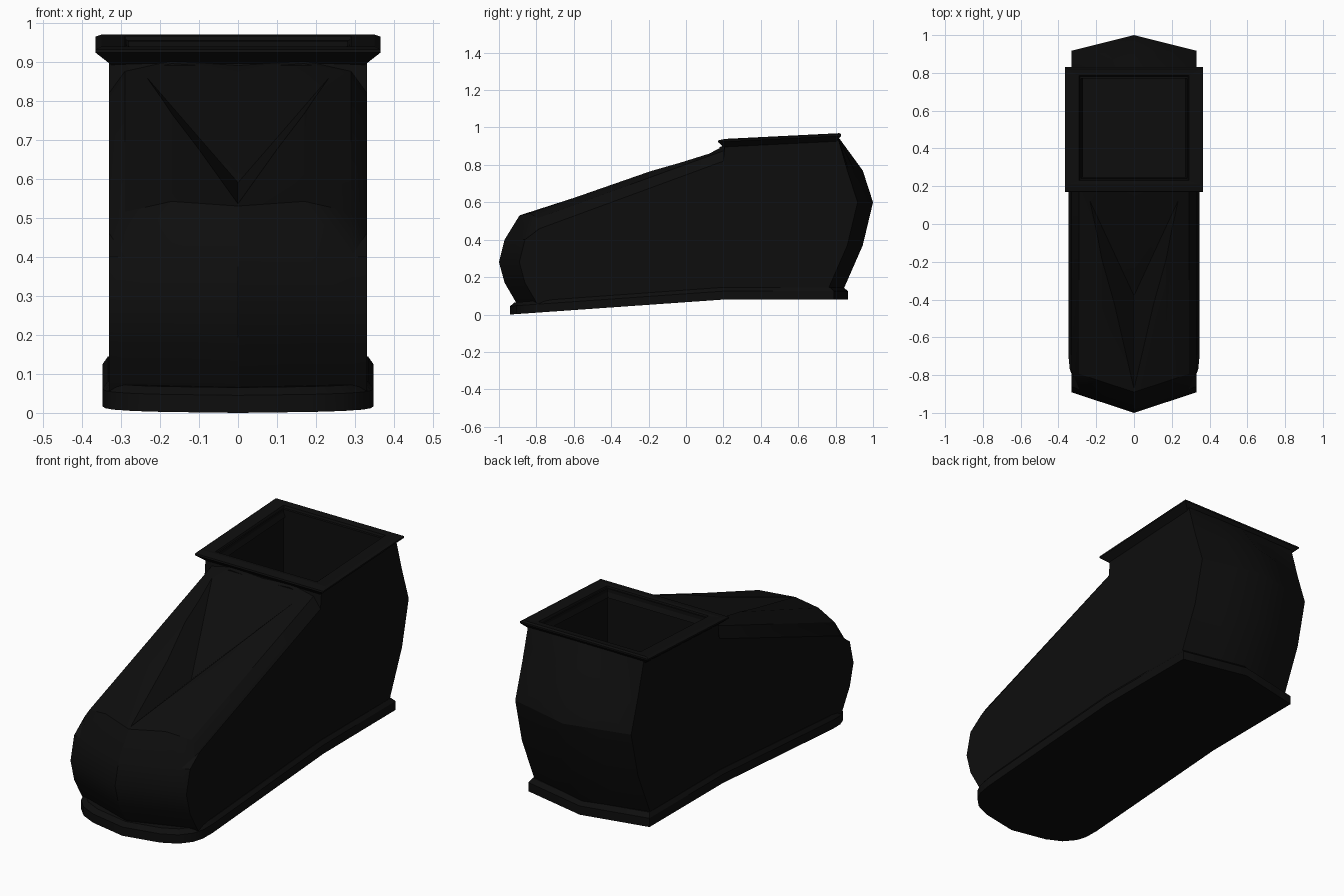
import bpy, bmesh, math

if "Cube" in bpy.data.objects:
    bpy.data.objects.remove(bpy.data.objects["Cube"])

black = bpy.data.materials.new("matte black")
black.diffuse_color = (0.0042, 0.0042, 0.0042, 1)
black.use_nodes = True
black.node_tree.nodes["Principled BSDF"].inputs["Base Color"].default_value = black.diffuse_color


def finish(name, bm, smooth=True):
    bmesh.ops.recalc_face_normals(bm, faces=bm.faces)
    me = bpy.data.meshes.new(name)
    bm.to_mesh(me)
    bm.free()
    me.materials.append(black)
    ob = bpy.data.objects.new(name, me)
    bpy.context.collection.objects.link(ob)
    activate(ob)
    if smooth:
        bpy.ops.object.shade_smooth_by_angle(angle=math.radians(28))
    return ob


def activate(ob):
    bpy.ops.object.select_all(action='DESELECT')
    ob.select_set(True)
    bpy.context.view_layer.objects.active = ob


def bridge(bm, a, b):
    n = len(a)
    for i in range(n):
        j = (i + 1) % n
        bm.faces.new((a[i], a[j], b[j], b[i]))


def hull(name, pts):
    bm = bmesh.new()
    for p in pts:
        bm.verts.new(p)
    bmesh.ops.convex_hull(bm, input=bm.verts)
    ob = finish(name, bm, False)
    ob.hide_render = True
    return ob


def cut(target, cutter):
    m = target.modifiers.new("cut", 'BOOLEAN')
    m.operation, m.solver, m.object = 'DIFFERENCE', 'EXACT', cutter
    activate(target)
    bpy.ops.object.modifier_apply(modifier=m.name)
    bpy.data.objects.remove(cutter)


# Body: side profile swept across the width, pointed at toe and heel
front = [(-0.90, 0.05), (-0.97, 0.17), (-1.0, 0.28), (-0.97, 0.40)]
back = [(0.945, 0.77), (1.0, 0.60), (0.945, 0.37), (0.84, 0.13)]


def section(x, drop):
    a = abs(x)
    p = [(y + a * 0.33, z) for y, z in front]
    p += [(-0.89 + a * 0.33, 0.53 + drop), (0.20, 0.89 + drop),
          (0.21, 0.93), (0.81, 0.955)]
    p += [(y - a * 0.25, z) for y, z in back]
    p += [(0.20, 0.13)]
    return [(x, y, z) for y, z in p]


half = [(0.17, 0.012), (0.29, -0.015), (0.33, -0.07)]
stations = [(-x, d) for x, d in reversed(half)] + [(0, 0)] + half
bm = bmesh.new()
rings = [[bm.verts.new(c) for c in section(x, d)] for x, d in stations]
for a, b in zip(rings, rings[1:]):
    bridge(bm, a, b)
bm.faces.new(rings[0])
bm.faces.new(rings[-1])
bmesh.ops.triangulate(bm, faces=[f for f in bm.faces if len(f.verts) == 4])
body = finish("shoe_body", bm, False)

# Foot opening and the V-shaped recess on the instep
cut(body, hull("opening_cutter", [(x, y, z) for x in (-0.28, 0.28)
                                  for y in (0.24, 0.77) for z in (0.25, 1.2)]))
tri = [(0, -0.88, 0.535), (-0.26, 0.18, 0.89), (0.26, 0.18, 0.89)]
cut(body, hull("tongue_cutter", tri + [(0, -0.38, 0.59)]
               + [(x, y, z + 0.4) for x, y, z in tri]))
activate(body)
bpy.ops.object.shade_smooth_by_angle(angle=math.radians(28))

# Collar: flared rim around the opening, tilted slightly up to the back
bm = bmesh.new()
loops = [(0.325, 0.205, 0.80, -0.045), (0.365, 0.17, 0.83, -0.012),
         (0.365, 0.172, 0.83, -0.004), (0.35, 0.21, 0.82, 0.002),
         (0.29, 0.23, 0.785, 0.0), (0.27, 0.25, 0.77, -0.05)]
rings = []
for x, y0, y1, dz in loops:
    rings.append([bm.verts.new((px, py, 0.935 + (py - 0.17) * 0.05 + dz))
                  for px, py in ((-x, y0), (x, y0), (x, y1), (-x, y1))])
for a, b in zip(rings, rings[1:] + rings[:1]):
    bridge(bm, a, b)
finish("collar_rim", bm, False)

# Sole: rounded toe outline, rising to a flat heel
outline = [(0.19, -0.905), (0.27, -0.87), (0.32, -0.82), (0.34, -0.77),
           (0.347, -0.70), (0.347, 0.20), (0.345, 0.79)]
plan = [(0, -0.94)] + outline + [(0, 0.865)] + [(-x, y) for x, y in reversed(outline)]


def ground(y):
    return 0.08 * min(1.0, (y + 0.94) / 1.14)


bm = bmesh.new()
low = [bm.verts.new((x, y, ground(y))) for x, y in plan]
mid = [bm.verts.new((x, y, ground(y) + 0.045)) for x, y in plan]
top = [bm.verts.new((x * 0.96, y * 0.975, ground(y) + 0.065)) for x, y in plan]
bridge(bm, low, mid)
bridge(bm, mid, top)
n = len(plan)
for ring in (low, top):
    for i in range(n // 2):          # strips across the width
        q = [ring[i], ring[i + 1], ring[-i - 1], ring[-i % n]]
        bm.faces.new(list(dict.fromkeys(q)))
finish("sole", bm)
